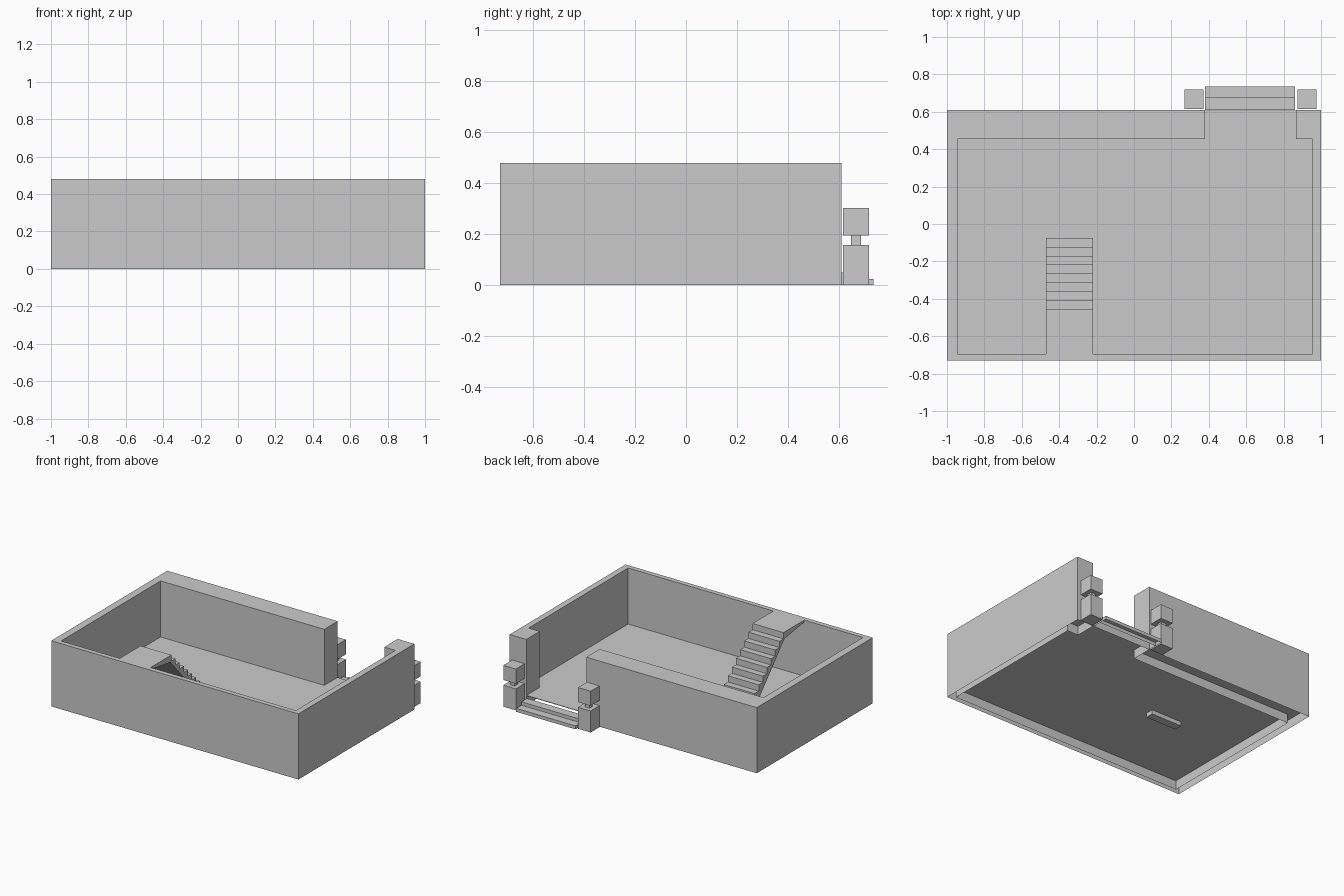
import bpy, bmesh

if "Cube" in bpy.data.objects:
    bpy.data.objects.remove(bpy.data.objects["Cube"])

WALL_TOP = 0.48
FLOOR = 0.07


def make(name, verts, faces):
    mesh = bpy.data.meshes.new(name)
    bm = bmesh.new()
    vs = [bm.verts.new(v) for v in verts]
    for f in faces:
        bm.faces.new([vs[i] for i in f])
    bmesh.ops.recalc_face_normals(bm, faces=bm.faces)
    bm.to_mesh(mesh)
    bm.free()
    obj = bpy.data.objects.new(name, mesh)
    bpy.context.collection.objects.link(obj)
    return obj


def prism(name, low, high, bottom=True):
    """Join two matching outlines into a prism; 'bottom' caps the low end."""
    n = len(low)
    faces = [(i, (i + 1) % n, n + (i + 1) % n, n + i) for i in range(n)]
    faces.append(tuple(range(n, 2 * n)))
    if bottom:
        faces.append(tuple(reversed(range(n))))
    return make(name, list(low) + list(high), faces)


def box(name, x0, x1, y0, y1, z0, z1, bottom=True):
    plan = [(x0, y0), (x1, y0), (x1, y1), (x0, y1)]
    return prism(name, [(x, y, z0) for x, y in plan],
                 [(x, y, z1) for x, y in plan], bottom)


# Perimeter wall: hollow shell open at the base, with a gate gap at the back
plan = [(0.38, 0.61), (-1, 0.61), (-1, -0.73), (1, -0.73), (1, 0.61),
        (0.865, 0.61), (0.865, 0.455), (0.955, 0.455), (0.955, -0.695),
        (-0.945, -0.695), (-0.945, 0.455), (0.38, 0.455)]
prism("perimeter_wall", [(x, y, 0) for x, y in plan],
      [(x, y, WALL_TOP) for x, y in plan], bottom=False)

# Floor sheet running under the walls
box("floor", -0.998, 0.998, -0.728, 0.608, FLOOR - 0.004, FLOOR)

# Entrance steps outside the gate
box("entrance_step_lower", 0.38, 0.86, 0.675, 0.735, 0, 0.025, bottom=False)
box("entrance_step_upper", 0.38, 0.86, 0.61, 0.675, 0, 0.05, bottom=False)

# Gate posts: base block, narrow neck and cap block
for side, cx in (("left", 0.32), ("right", 0.925)):
    cy = 0.667
    for part, r, z0, z1 in (("base", 0.051, 0, 0.157),
                            ("neck", 0.019, 0.157, 0.195),
                            ("cap", 0.051, 0.195, 0.302)):
        box(f"gate_post_{part}_{side}", cx - r, cx + r, cy - r, cy + r, z0, z1)

# Staircase: thin stepped slab with sloped underside and a landing at the wall
steps = 9
rise = (WALL_TOP - FLOOR) / steps
y_first, y_landing = -0.075, -0.455
run = (y_landing - y_first) / (steps - 1)
profile = [(y_first, FLOOR - 0.035)]
for i in range(steps):
    y = y_first + i * run
    profile.append((y, FLOOR + (i + 1) * rise))
    if i < steps - 1:
        profile.append((y + run, FLOOR + (i + 1) * rise))
profile += [(-0.695, WALL_TOP), (-0.695, WALL_TOP - 0.015),
            (y_landing - 0.012, WALL_TOP - rise - 0.004),
            (y_first + run - 0.012, FLOOR - 0.004),
            (y_first + run - 0.012, FLOOR - 0.035)]
prism("staircase", [(-0.47, y, z) for y, z in profile],
      [(-0.22, y, z) for y, z in profile])
